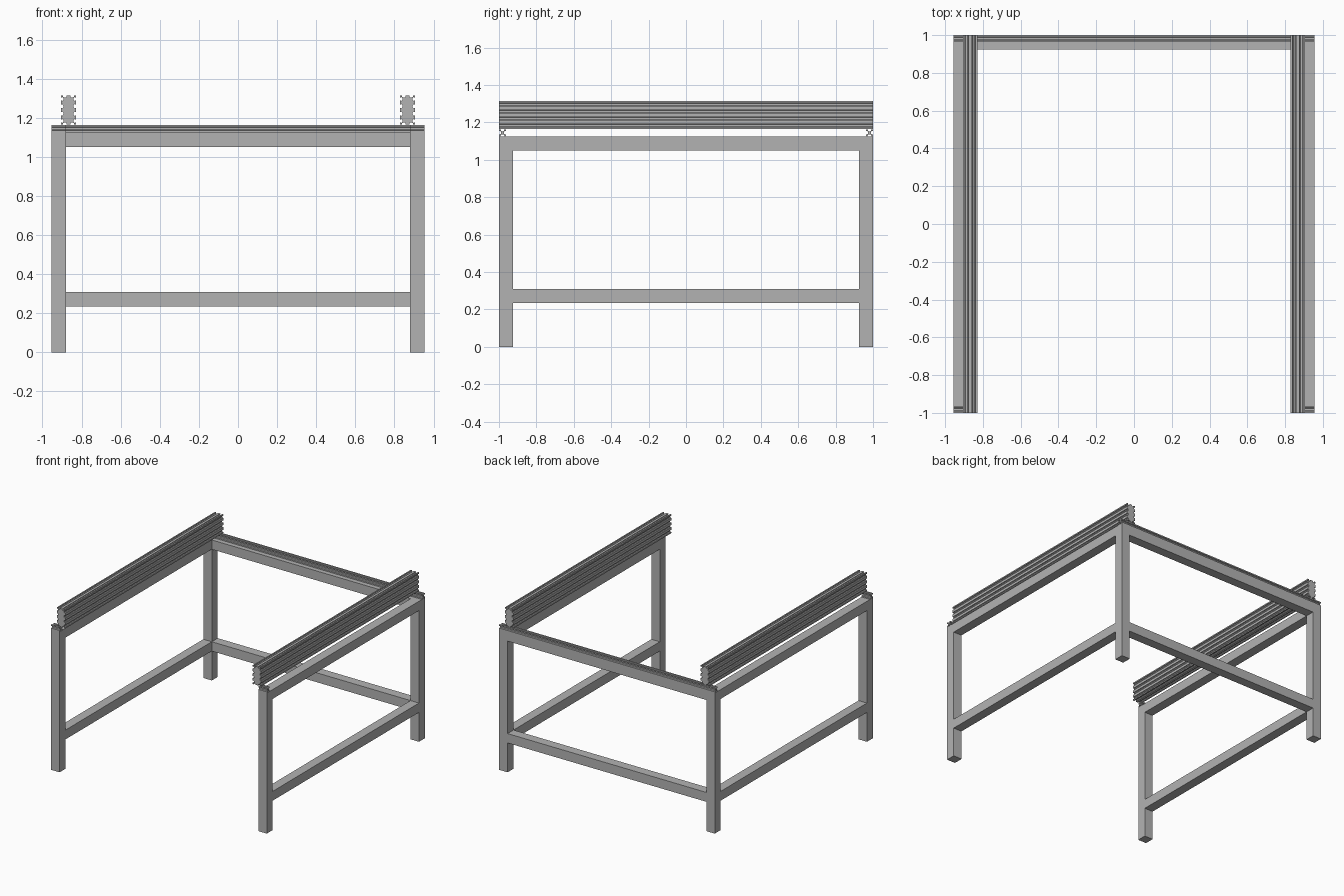
import bpy, bmesh
from mathutils import Vector

cube = bpy.data.objects.get("Cube")
if cube:
    bpy.data.objects.remove(cube, do_unlink=True)

metal = bpy.data.materials.new("grey metal")
metal.use_nodes = True
grey = (0.45, 0.45, 0.45, 1)
metal.diffuse_color = grey
metal.node_tree.nodes["Principled BSDF"].inputs["Base Color"].default_value = grey

HX, HY = 0.955, 1.0            # frame half sizes
TUBE, TOP, CELL = 0.075, 1.125, 0.0375


def finish(name, bm):
    bmesh.ops.recalc_face_normals(bm, faces=bm.faces)
    mesh = bpy.data.meshes.new(name)
    bm.to_mesh(mesh)
    bm.free()
    mesh.materials.append(metal)
    obj = bpy.data.objects.new(name, mesh)
    bpy.context.collection.objects.link(obj)


def box(name, low, high):
    low, high = Vector(low), Vector(high)
    bm = bmesh.new()
    bmesh.ops.create_cube(bm, size=1)
    for v in bm.verts:
        v.co = (low + high) / 2 + v.co * (high - low)
    finish(name, bm)


def slotted_outline(cols, rows):
    """Outline of a slotted bar, one undercut groove per cell on each side."""
    w, h = cols * CELL, rows * CELL
    groove = [(-0.0088, 0), (-0.0088, 0.005), (-0.0115, 0.005), (-0.005, 0.011)]
    groove += [(-s, d) for s, d in reversed(groove)]
    sides = [((0, 0), (1, 0), cols), ((w, 0), (0, 1), rows),
             ((w, h), (-1, 0), cols), ((0, h), (0, -1), rows)]
    points = []
    for (u, v), (du, dv), count in sides:
        points.append((u, v))
        for i in range(count):
            for s, d in groove:
                s += (i + 0.5) * CELL
                points.append((u + du * s - dv * d, v + dv * s + du * d))
    return points


def slotted_bar(name, corner, cols, rows, axis, length):
    bm = bmesh.new()
    place = (lambda u, v: (0, u, v)) if axis == "x" else (lambda u, v: (u, 0, v))
    verts = [bm.verts.new(Vector(corner) + Vector(place(u, v)))
             for u, v in slotted_outline(cols, rows)]
    face = bm.faces.new(verts)
    new = bmesh.ops.extrude_face_region(bm, geom=[face], use_keep_orig=True)["geom"]
    step = Vector((length, 0, 0)) if axis == "x" else Vector((0, length, 0))
    bmesh.ops.translate(bm, vec=step,
                        verts=[g for g in new if isinstance(g, bmesh.types.BMVert)])
    finish(name, bm)


# Legs, side rails and top bars, left and right
for side, sx in (("left", 1), ("right", -1)):
    x0, x1 = sorted((sx * HX, sx * (HX - TUBE)))
    for end, sy in (("front", -1), ("back", 1)):
        y0, y1 = sorted((sy * HY, sy * (HY - TUBE)))
        box(f"{end}_{side}_leg", (x0, y0, 0), (x1, y1, TOP))
    for level, z in (("lower", 0.235), ("upper", TOP - TUBE)):
        box(f"{side}_{level}_rail", (x0, TUBE - HY, z), (x1, HY - TUBE, z + TUBE))
    slotted_bar(f"{side}_front_spacer", (x0, -HY, TOP), 1, 1, "x", TUBE)
    slotted_bar(f"{side}_slotted_beam", (sx * 0.867 - CELL, -HY, TOP + CELL + 0.002),
                2, 4, "y", 2 * HY)

# Back rails and the slotted bar on top of them
for level, z in (("lower", 0.235), ("upper", TOP - TUBE)):
    box(f"back_{level}_rail", (TUBE - HX, HY - TUBE, z), (HX - TUBE, HY, z + TUBE))
slotted_bar("back_slotted_bar", (-HX, HY - CELL, TOP), 1, 1, "x", 2 * HX)
